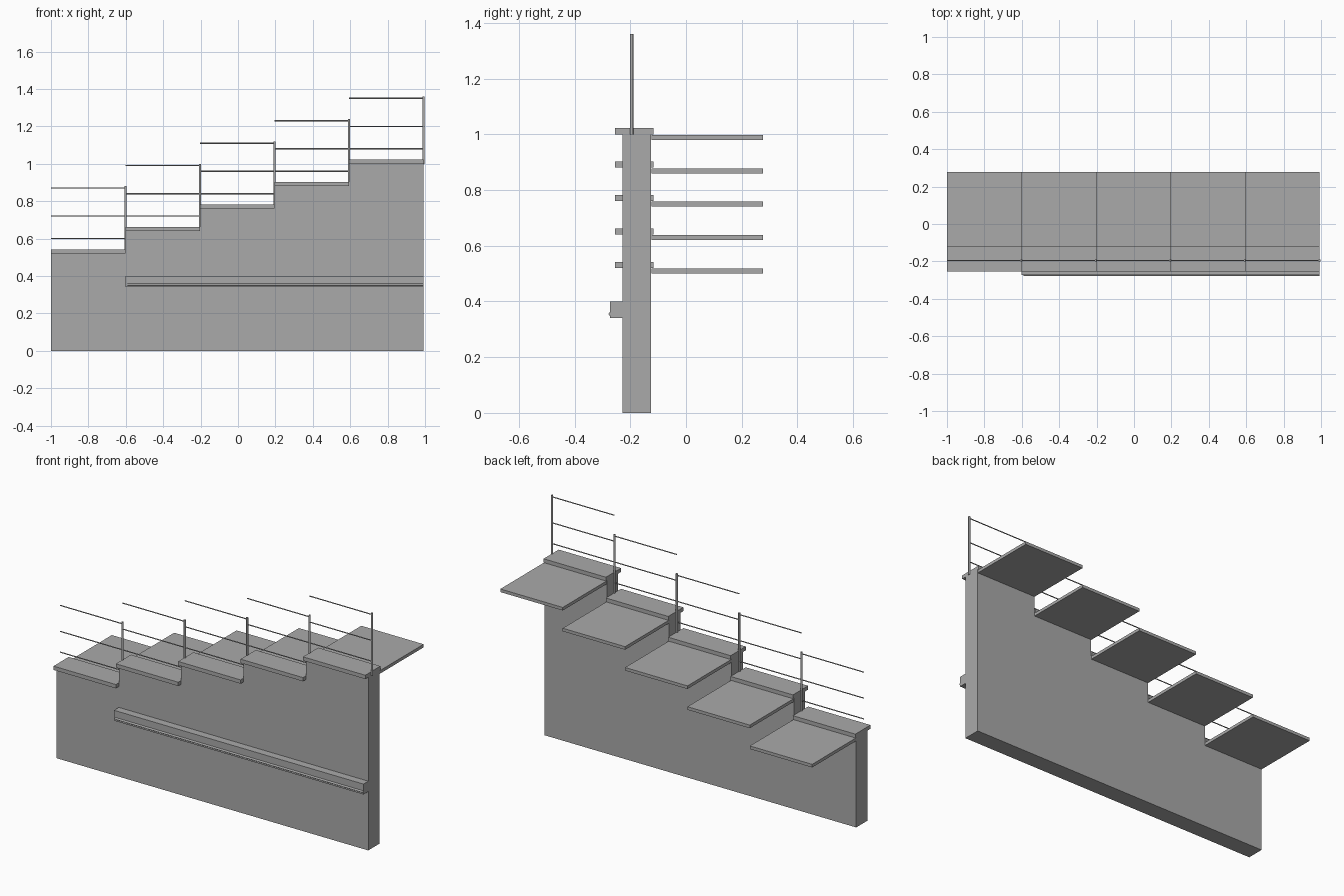
import bpy, bmesh

if "Cube" in bpy.data.objects:
    bpy.data.objects.remove(bpy.data.objects["Cube"])

STEPS, X0, W, RISE = 5, -1.0, 0.3984, 0.12
X1 = X0 + STEPS * W

concrete = bpy.data.materials.new("concrete grey")
concrete.diffuse_color = (0.40, 0.40, 0.40, 1)
concrete.use_nodes = True
concrete.node_tree.nodes["Principled BSDF"].inputs["Base Color"].default_value = concrete.diffuse_color


def finish(name, bm):
    bmesh.ops.recalc_face_normals(bm, faces=bm.faces)
    mesh = bpy.data.meshes.new(name)
    bm.to_mesh(mesh)
    bm.free()
    mesh.materials.append(concrete)
    obj = bpy.data.objects.new(name, mesh)
    bpy.context.collection.objects.link(obj)
    return obj


def box(name, x, y, z):
    """Box from (min, max) ranges on each axis."""
    bm = bmesh.new()
    bmesh.ops.create_cube(bm, size=1)
    for v in bm.verts:
        v.co = [r[0] + (c + 0.5) * (r[1] - r[0]) for r, c in zip((x, y, z), v.co)]
    return finish(name, bm)


def tube(name, start, end, radius):
    """Thin round bar between two points."""
    curve = bpy.data.curves.new(name, 'CURVE')
    curve.dimensions = '3D'
    curve.bevel_depth = radius
    curve.bevel_resolution = 2
    curve.use_fill_caps = True
    line = curve.splines.new('POLY')
    line.points.add(1)
    line.points[0].co = (*start, 1)
    line.points[1].co = (*end, 1)
    curve.materials.append(concrete)
    obj = bpy.data.objects.new(name, curve)
    bpy.context.collection.objects.link(obj)
    return obj


# Stepped wall: profile extruded through its thickness
profile = [(X1, 0), (X0, 0)]
for i in range(STEPS):
    z = 0.52 + i * RISE
    profile += [(X0 + i * W, z), (X0 + (i + 1) * W, z)]
bm = bmesh.new()
face = bm.faces.new([bm.verts.new((x, -0.228, z)) for x, z in profile])
side = bmesh.ops.extrude_face_region(bm, geom=[face])["geom"]
bmesh.ops.translate(bm, vec=(0, 0.103, 0),
                    verts=[g for g in side if isinstance(g, bmesh.types.BMVert)])
finish("stepped_wall", bm)

# Cap, rear slab, post and three rails for each step
for i in range(STEPS):
    a, b = X0 + i * W, X0 + (i + 1) * W
    z = 0.52 + i * RISE
    box(f"wall_cap_{i + 1}", (a, b), (-0.255, -0.117), (z, z + 0.022))
    box(f"slab_{i + 1}", (a, b), (-0.124, 0.277), (z - 0.02, z - 0.002))
    tube(f"rail_post_{i + 1}", (b, -0.195, z), (b, -0.195, z + 0.36), 0.006)
    for n, h in enumerate((0.08, 0.20, 0.35)):
        tube(f"rail_{i + 1}_{n + 1}", (a, -0.195, z + h), (b, -0.195, z + h), 0.003)

# Ledge on the front with a slim bar along its face
box("front_ledge", (X0 + W, X1), (-0.272, -0.226), (0.34, 0.40))
tube("ledge_bar", (X0 + W + 0.01, -0.272, 0.355), (X1, -0.272, 0.355), 0.006)
